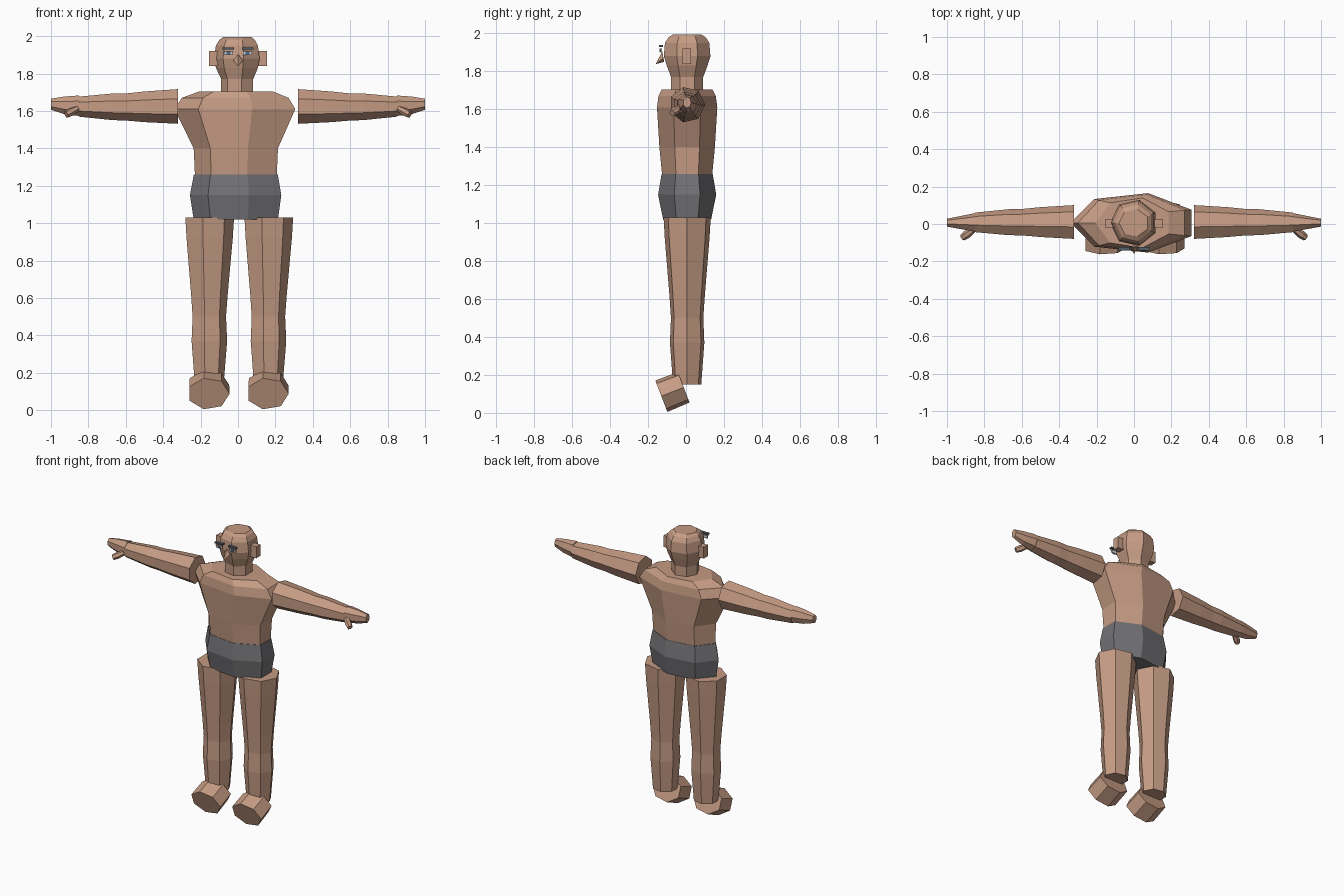
import bpy, bmesh, math
from mathutils import Vector, Matrix

cube = bpy.data.objects.get("Cube")
if cube:
    bpy.data.objects.remove(cube, do_unlink=True)

DEPTH = 0.006  # shared y centre line


def material(name, r, g, b):
    m = bpy.data.materials.new(name)
    m.use_nodes = True
    m.diffuse_color = (r, g, b, 1)
    bsdf = m.node_tree.nodes["Principled BSDF"]
    bsdf.inputs["Base Color"].default_value = (r, g, b, 1)
    bsdf.inputs["Roughness"].default_value = 0.8
    return m


skin = material("skin", 0.56, 0.33, 0.23)
cloth = material("dark grey cloth", 0.17, 0.17, 0.18)
brow_colour = material("brow slate", 0.08, 0.11, 0.14)
eye_white = material("eye white", 0.62, 0.62, 0.62)
iris_colour = material("iris blue", 0.07, 0.15, 0.24)


def finish(name, bm, mat):
    bmesh.ops.recalc_face_normals(bm, faces=bm.faces[:])
    mesh = bpy.data.meshes.new(name)
    bm.to_mesh(mesh)
    bm.free()
    mesh.materials.append(mat)
    obj = bpy.data.objects.new(name, mesh)
    bpy.context.collection.objects.link(obj)
    return obj


def tube(name, rings, u, v, mat, sides=7):
    """Loft of polygon rings (centre, radius along u, radius along v);
    the first corner of each ring lies along u."""
    bm = bmesh.new()
    u, v = Vector(u), Vector(v)
    loops = []
    for centre, ru, rv in rings:
        loop = []
        for i in range(sides):
            a = math.tau * i / sides
            loop.append(bm.verts.new(Vector(centre) + u * ru * math.cos(a) + v * rv * math.sin(a)))
        loops.append(loop)
    for a, b in zip(loops, loops[1:]):
        for i in range(sides):
            j = (i + 1) % sides
            bm.faces.new((a[i], a[j], b[j], b[i]))
    bm.faces.new(loops[0])
    bm.faces.new(loops[-1])
    return finish(name, bm, mat)


def upright(name, profile, mat):
    """Body section from (z, half width, half depth), corner towards -x."""
    rings = [((0, DEPTH, z), rx, ry) for z, rx, ry in profile]
    return tube(name, rings, (-1, 0, 0), (0, 1, 0), mat)


def box(name, centre, size, mat):
    bm = bmesh.new()
    bmesh.ops.create_cube(bm, size=1, matrix=Matrix.Translation(centre) @ Matrix.Diagonal((*size, 1)))
    return finish(name, bm, mat)


# Trunk, briefs, neck and head
upright("torso", [(1.25, 0.23, 0.135), (1.4, 0.237, 0.15), (1.61, 0.34, 0.163),
                  (1.67, 0.30, 0.155), (1.705, 0.205, 0.137)], skin)
upright("briefs", [(1.02, 0.237, 0.13), (1.15, 0.257, 0.157), (1.26, 0.236, 0.138)], cloth)
upright("neck", [(1.69, 0.09, 0.087), (1.79, 0.09, 0.087)], skin)
upright("head", [(1.77, 0.09, 0.087), (1.83, 0.118, 0.11), (1.88, 0.128, 0.126),
                 (1.95, 0.118, 0.12), (1.98, 0.1, 0.1), (1.995, 0.08, 0.075)], skin)

# Nose: four sided cone leaning down
bm = bmesh.new()
base = [bm.verts.new(p) for p in ((0, -0.125, 1.905), (0.024, -0.12, 1.87),
                                  (0, -0.115, 1.85), (-0.024, -0.12, 1.87))]
tip = bm.verts.new((0, -0.16, 1.838))
for i in range(4):
    bm.faces.new((base[i], base[(i + 1) % 4], tip))
bm.faces.new(base)
finish("nose", bm, skin)

# (z, radius) down the leg; (x, z, radius) along the arm
leg = [(1.03, 0.137), (0.92, 0.13), (0.62, 0.103), (0.5, 0.094), (0.37, 0.1), (0.15, 0.082)]
arm = [(0.32, 1.624, 0.095), (0.5, 1.622, 0.084), (0.6, 1.621, 0.074),
       (0.67, 1.622, 0.073), (0.85, 1.623, 0.055)]
hand = [(0.85, 1.628, 0.052, 0.056), (0.93, 1.63, 0.036, 0.048), (1.0, 1.636, 0.022, 0.03)]

for side, s in (("left", 1), ("right", -1)):
    # Leg
    hip = s * 0.158
    tube(side + "_leg", [((hip, DEPTH, z), r, r * 0.93) for z, r in leg],
         (1, 0, 0), (0, 1, 0), skin)

    # Foot: short block tipped forward
    tilt = math.radians(21)
    up = (0, -math.sin(tilt), math.cos(tilt))
    tube(side + "_foot", [((hip, -0.13, 0.088), 0.113, 0.091),
                          ((hip, -0.012, 0.135), 0.111, 0.088)], (1, 0, 0), up, skin)

    # Arm, hand and thumb
    tube(side + "_arm", [((s * x, DEPTH, z), r, r) for x, z, r in arm],
         (0, 1, 0), (0, 0, 1), skin)
    tube(side + "_hand", [((s * x, DEPTH, z), ry, rz) for x, z, ry, rz in hand],
         (0, 1, 0), (0, 0, 1), skin)
    start = Vector((s * 0.86, -0.032, 1.612))
    end = Vector((s * 0.918, -0.073, 1.58))
    across = (end - start).cross(Vector((0, 0, 1))).normalized()
    over = across.cross(end - start).normalized()
    tube(side + "_thumb", [(start, 0.016, 0.016), (start.lerp(end, 0.6), 0.022, 0.022),
                           (end, 0.018, 0.018)], across, over, skin, 6)

    # Ear, brow and eye
    box(side + "_ear", (s * 0.13, 0.003, 1.88), (0.05, 0.045, 0.08), skin)
    box(side + "_brow", (s * 0.052, -0.132, 1.933), (0.062, 0.02, 0.01), brow_colour)
    box(side + "_eye", (s * 0.051, -0.13, 1.91), (0.048, 0.009, 0.02), eye_white)
    box(side + "_iris", (s * 0.051, -0.136, 1.91), (0.02, 0.008, 0.018), iris_colour)
    box(side + "_eyelid", (s * 0.051, -0.133, 1.917), (0.05, 0.012, 0.006), skin)
